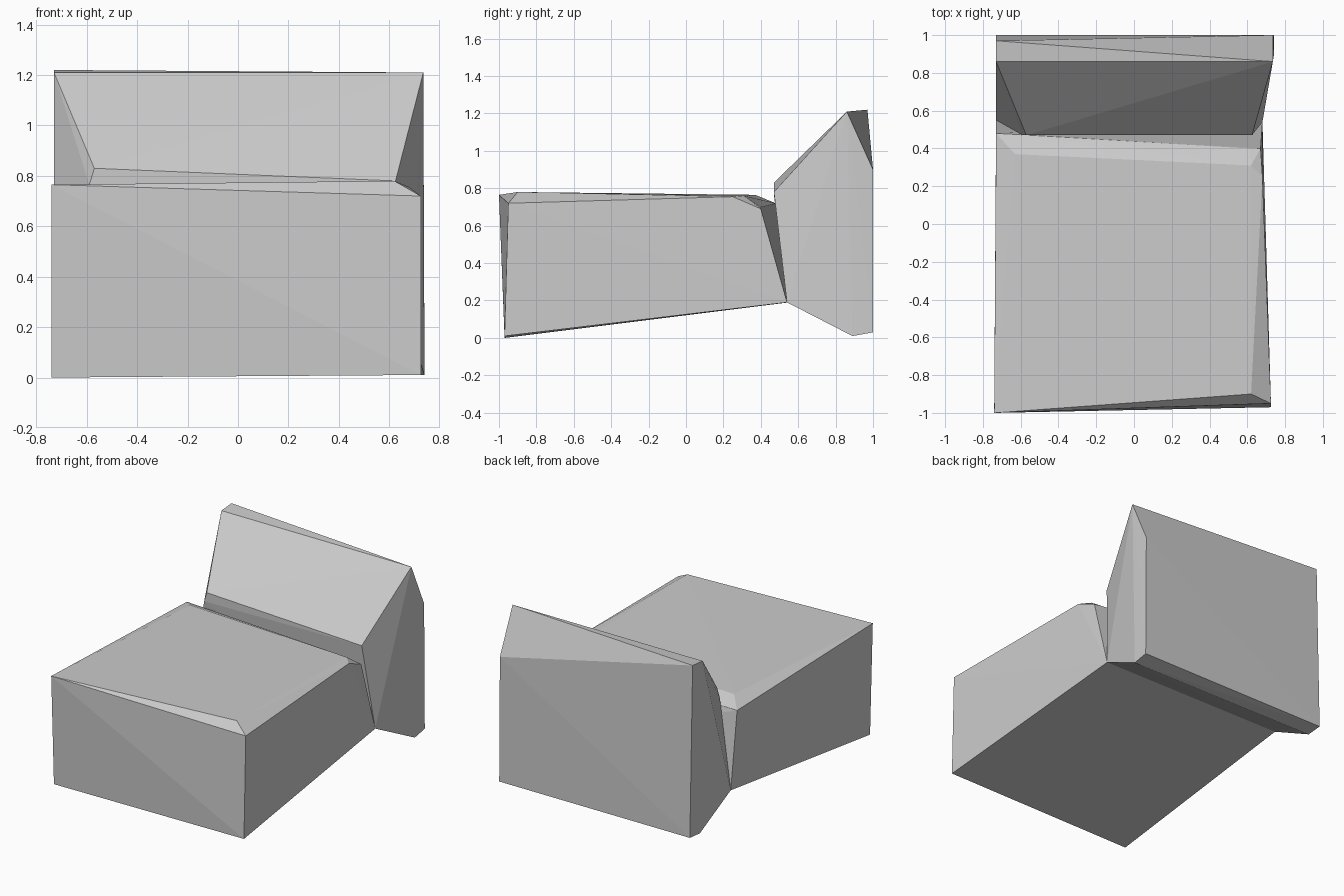
import bpy
import bmesh

cube = bpy.data.objects.get("Cube")
if cube:
    bpy.data.objects.remove(cube, do_unlink=True)

grey = bpy.data.materials.new("stone_grey")
grey.use_nodes = True
colour = (0.6, 0.6, 0.6, 1)
grey.diffuse_color = colour
grey.node_tree.nodes["Principled BSDF"].inputs["Base Color"].default_value = colour


def faceted_block(name, corners):
    """Flat-shaded solid wrapped tightly around its corner points."""
    bm = bmesh.new()
    for c in corners:
        bm.verts.new(c)
    hull = bmesh.ops.convex_hull(bm, input=bm.verts)
    loose = [v for v in bm.verts if not v.link_faces]
    bmesh.ops.delete(bm, geom=loose, context="VERTS")
    bmesh.ops.recalc_face_normals(bm, faces=bm.faces)
    mesh = bpy.data.meshes.new(name)
    bm.to_mesh(mesh)
    bm.free()
    mesh.materials.append(grey)
    obj = bpy.data.objects.new(name, mesh)
    bpy.context.collection.objects.link(obj)
    return obj


# Crease where the seat and the backrest meet
crease = [(-0.73, 0.55, 0.19), (0.68, 0.54, 0.19)]

# Seat: sloping underside, chipped front, side and rear edges on top
faceted_block("seat", crease + [
    (-0.74, -0.97, 0), (0.725, -0.97, 0.01),
    (-0.74, -1, 0.765), (0.725, -0.95, 0.72), (0.62, -0.9, 0.78),
    (-0.63, 0.37, 0.765), (0.62, 0.31, 0.76), (0.68, 0.25, 0.755),
    (-0.73, 0.48, 0.72), (0.61, 0.4, 0.7), (0.67, 0.4, 0.69),
])

# Backrest: leaning front, skewed top, bevelled foot
faceted_block("backrest", crease + [
    (-0.57, 0.47, 0.83), (0.625, 0.47, 0.78), (-0.59, 0.47, 0.765),
    (-0.73, 0.86, 1.21), (0.735, 0.86, 1.21),
    (-0.73, 0.97, 1.22), (0.735, 1, 0.9),
    (-0.73, 0.89, 0.02), (0.74, 0.89, 0.01),
    (-0.73, 1, 0.03), (0.74, 1, 0.03),
])
